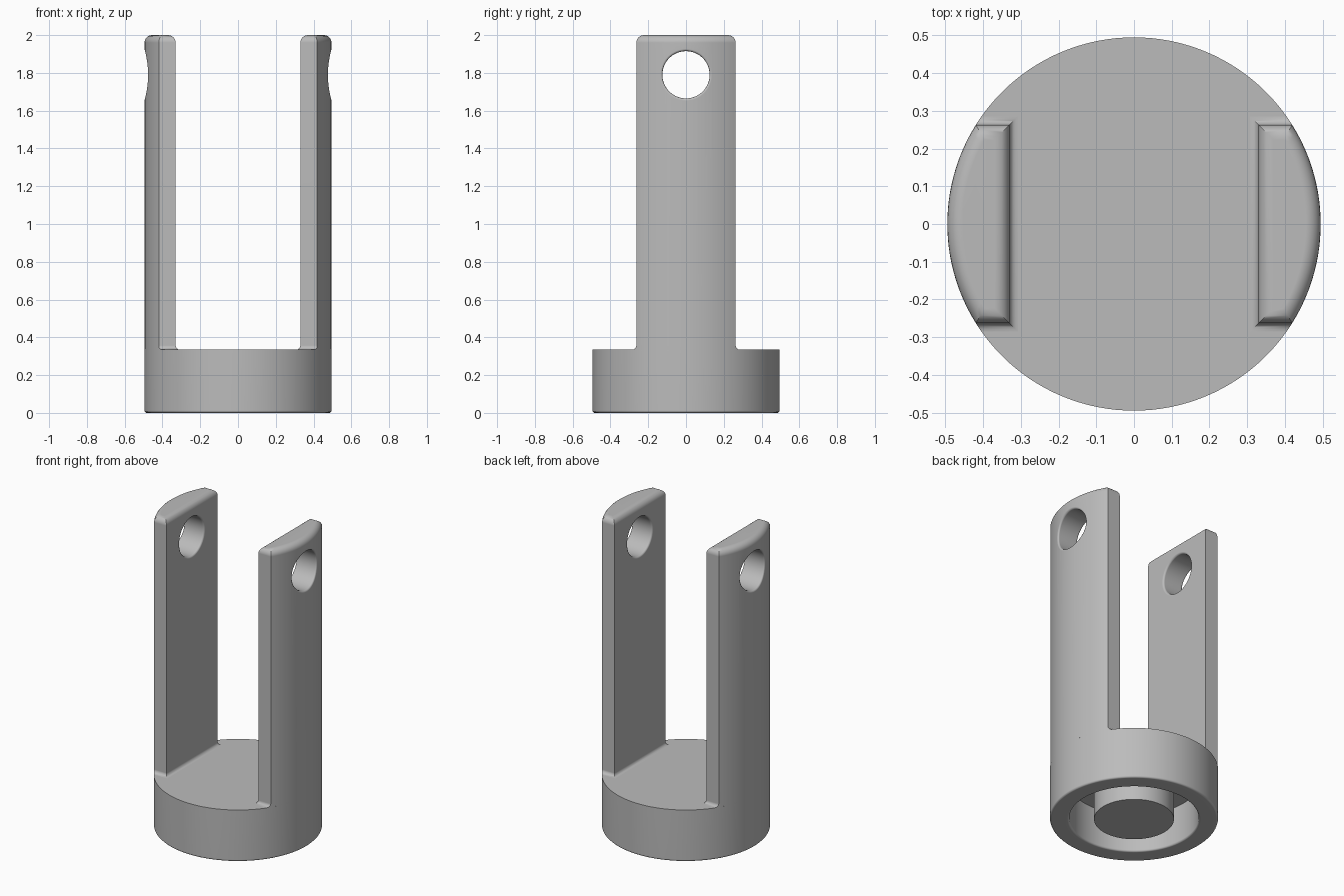
import bpy, bmesh
from math import sin, cos, asin, sqrt, pi, tau, radians

cube = bpy.data.objects.get("Cube")
if cube:
    bpy.data.objects.remove(cube, do_unlink=True)

RADIUS = 0.495       # outer radius of the base and arms
BASE_TOP = 0.335
HEIGHT = 2.0
ARM_INNER = 0.33     # flat inner face of each arm
ARM_HALF = 0.263     # half width of each arm
HOLE_Z, HOLE_R = 1.79, 0.125

grey = bpy.data.materials.new("satin grey")
grey.use_nodes = True
colour = (0.5, 0.5, 0.5, 1)
grey.diffuse_color = colour
grey.node_tree.nodes["Principled BSDF"].inputs["Base Color"].default_value = colour


def loft(name, rings):
    """Closed solid skinned through rings of equal point count."""
    bm = bmesh.new()
    loops = [[bm.verts.new(p) for p in ring] for ring in rings]
    n = len(loops[0])
    for low, high in zip(loops, loops[1:]):
        for i in range(n):
            j = (i + 1) % n
            bm.faces.new((low[i], low[j], high[j], high[i]))
    bm.faces.new(loops[0][::-1])
    bm.faces.new(loops[-1])
    bmesh.ops.recalc_face_normals(bm, faces=bm.faces)
    mesh = bpy.data.meshes.new(name)
    bm.to_mesh(mesh)
    bm.free()
    mesh.materials.append(grey)
    obj = bpy.data.objects.new(name, mesh)
    bpy.context.collection.objects.link(obj)
    return obj


def finish(obj):
    bpy.ops.object.select_all(action="DESELECT")
    obj.select_set(True)
    bpy.context.view_layer.objects.active = obj
    bpy.ops.object.shade_smooth_by_angle(angle=radians(35))
    weighted = obj.modifiers.new("weighted", "WEIGHTED_NORMAL")
    weighted.keep_sharp = True


def circle(r, z, n=128):
    return [(r * cos(tau * i / n), r * sin(tau * i / n), z) for i in range(n)]


# Base: solid disc with a ring groove underneath, leaving a central post
lip, groove_top = 0.012, 0.25
profile = [(0.235, 0), (0.235, groove_top), (0.38, groove_top), (0.38, lip)]
profile += [(0.38 + lip * (1 - cos(a)), lip * (1 - sin(a))) for a in (pi / 6, pi / 3, pi / 2)]
profile += [(RADIUS - lip * (1 - sin(a)), lip * (1 - cos(a))) for a in (0, pi / 6, pi / 3, pi / 2)]
profile += [(RADIUS, BASE_TOP)]
finish(loft("base", [circle(r, z) for r, z in profile]))


# Arm: round-backed plan, filleted at the foot and rounded over at the top
def plan(grow, radius, z, n=28):
    half = ARM_HALF + grow
    a = asin(half / radius)
    arc = [(radius * cos(t), radius * sin(t), z)
           for t in (a * (2 * i / n - 1) for i in range(n + 1))]
    return [(ARM_INNER - grow, -half, z)] + arc + [(ARM_INNER - grow, half, z)]


foot, crown, steps = 0.022, 0.04, 6
rings = []
for k in range(steps + 1):
    a = pi / 2 * k / steps
    rings.append(plan(foot * (1 - sin(a)), RADIUS, BASE_TOP + foot * (1 - cos(a))))
for k in range(steps + 1):
    a = pi / 2 * k / steps
    inset = -crown * (1 - cos(a))
    rings.append(plan(inset, RADIUS + inset, HEIGHT - crown * (1 - sin(a))))
arms = loft("arms", rings)


# Hole cutter: its ends flare to round the rims on the flat and curved faces
def hole_ring(flare, depth, outer, n=64):
    r = HOLE_R + flare
    ring = []
    for i in range(n):
        y, z = r * cos(tau * i / n), HOLE_Z + r * sin(tau * i / n)
        x = sqrt(RADIUS ** 2 - y * y) - depth if outer else ARM_INNER + depth
        ring.append((x, y, z))
    return ring


rim = 0.012
flares = [(rim, -0.05)] + [(rim * (1 - sin(a)), rim * (1 - cos(a)))
                           for a in (pi / 2 * k / 4 for k in range(5))]
cutter = loft("hole_cutter", [hole_ring(f, d, False) for f, d in flares]
              + [hole_ring(f, d, True) for f, d in reversed(flares)])
cutter.hide_render = True

cut = arms.modifiers.new("hole", "BOOLEAN")
cut.operation = "DIFFERENCE"
cut.solver = "EXACT"
cut.object = cutter
mirror = arms.modifiers.new("mirror", "MIRROR")
mirror.use_mirror_merge = False

# Bake the cut so that sharp edges are found on the final shape
graph = bpy.context.evaluated_depsgraph_get()
baked = bpy.data.meshes.new_from_object(arms.evaluated_get(graph))
arms.modifiers.clear()
arms.data = baked
bpy.data.objects.remove(cutter, do_unlink=True)
finish(arms)
